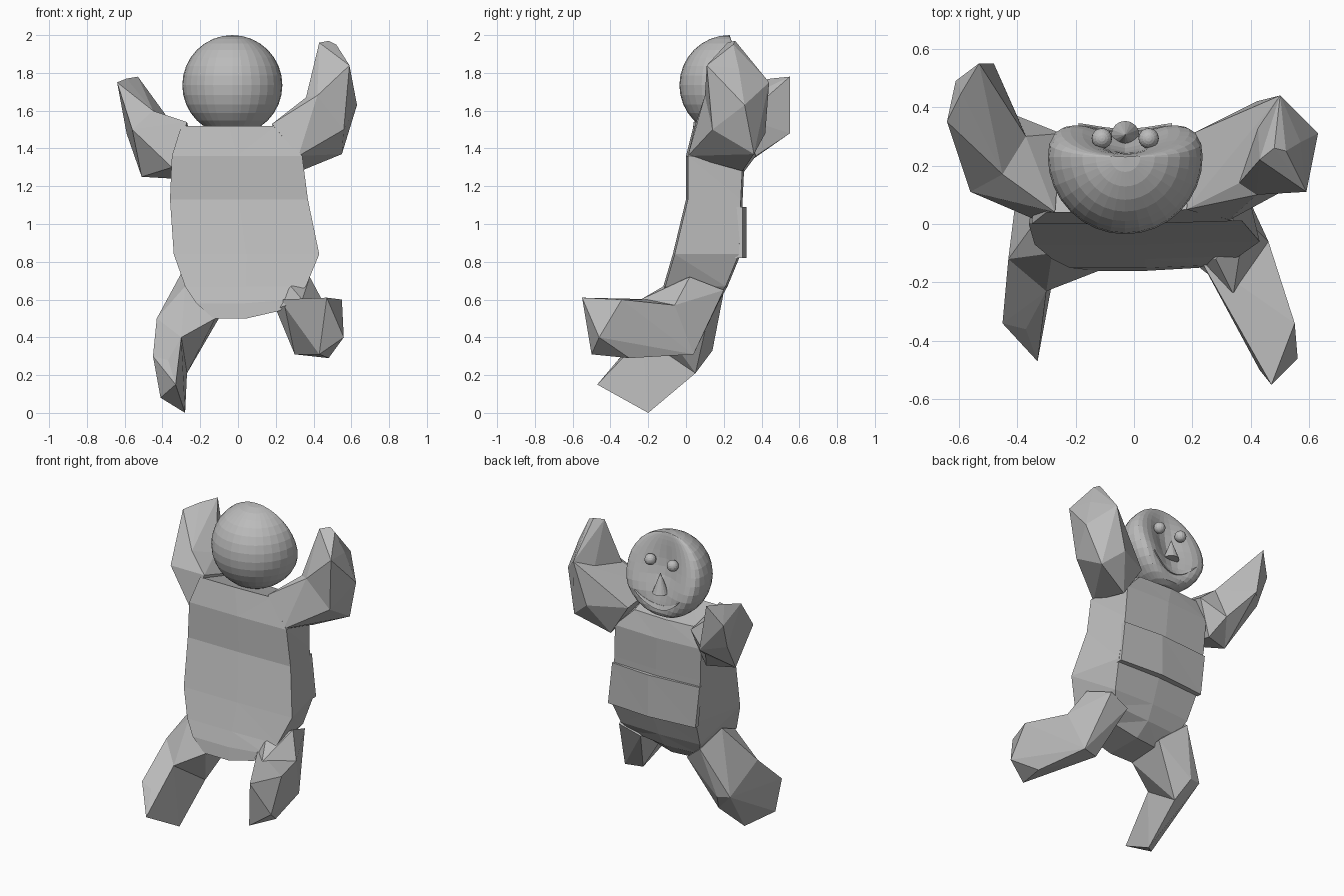
import bpy
import bmesh
import math
from mathutils import Vector

default_cube = bpy.data.objects.get("Cube")
if default_cube:
    bpy.data.objects.remove(default_cube, do_unlink=True)

# One plain grey for the whole figure
GREY = (0.5, 0.5, 0.5, 1)
grey = bpy.data.materials.new("plain_grey")
grey.use_nodes = True
grey.diffuse_color = GREY
grey.node_tree.nodes["Principled BSDF"].inputs["Base Color"].default_value = GREY


def add_object(name, bm):
    """Turn a bmesh into a flat shaded grey object."""
    bmesh.ops.recalc_face_normals(bm, faces=bm.faces)
    mesh = bpy.data.meshes.new(name)
    bm.to_mesh(mesh)
    bm.free()
    mesh.materials.append(grey)
    obj = bpy.data.objects.new(name, mesh)
    bpy.context.scene.collection.objects.link(obj)
    return obj


def centimetres(points):
    return [Vector(p) / 100 for p in points]


def hull(name, *rings):
    """Faceted block wrapped around the corner points of its end rings."""
    bm = bmesh.new()
    for ring in rings:
        for point in centimetres(ring):
            bm.verts.new(point)
    result = bmesh.ops.convex_hull(bm, input=bm.verts)
    loose = [v for v in result["geom_interior"] if isinstance(v, bmesh.types.BMVert)]
    bmesh.ops.delete(bm, geom=loose, context="VERTS")
    return add_object(name, bm)


def loft(name, rings):
    """Closed skin through rings that have the same number of corners."""
    bm = bmesh.new()
    loops = [[bm.verts.new(p) for p in centimetres(ring)] for ring in rings]
    for low, high in zip(loops, loops[1:]):
        for i in range(len(low)):
            j = (i + 1) % len(low)
            bm.faces.new((low[i], low[j], high[j], high[i]))
    bm.faces.new(loops[0])
    bm.faces.new(loops[-1])
    bmesh.ops.triangulate(bm, faces=bm.faces)
    return add_object(name, bm)


def torso_ring(z, left, right, near, far, inset, tilt, drop):
    """Six corners: a flat near side and a narrower, slightly bowed far side."""
    middle = (left + right) / 2
    return [(left, near, z), (middle, near, z), (right, near + 1, z + tilt),
            (right - inset, far - 1, z + tilt - drop), (middle, far, z - drop),
            (left + inset, far - 2, z - drop)]


# Torso: z, left, right, near side, far side, far inset, tilt and far drop
loft("torso", [torso_ring(*level) for level in (
    (50, -13, 22, -16, 8, 0, 4, 0),
    (58, -22, 29, -15, 17, 2, 2, 0),
    (67, -28, 36, -12, 22, 4, 0, 0),
    (84, -34, 43, -7, 29, 8, 0, 0),
    (113, -36, 37, 0, 30, 6, 0, 0),
    (136, -35, 34, 0, 31, 4, 0, 2),
    (152, -30, 20, 4, 28, 2, 0, 6),
)])

# Raised band across the far side of the torso
loft("torso_band", [
    [(left, 26, z), (right, 26, z), (right, 30, z), (5, 32, z), (left, 29, z)]
    for z, left, right in ((82, -27, 35), (109, -30, 32))
])

# Arm on the +x side, raised high
shoulder = [(18, 5, 153), (32, 1, 136), (33, 30, 128), (20, 31, 148)]
elbow = [(36, 14, 167), (42, 10, 168), (56, 14, 150), (63, 31, 163),
         (50, 44, 175), (42, 42, 148), (55, 36, 137)]
hand = [(43, 22, 196), (48, 26, 197), (52, 25, 195), (59, 11, 184), (57, 28, 182)]
hull("left_upper_arm", shoulder, elbow)
hull("left_forearm", elbow, hand)

# Arm on the -x side, reaching away
shoulder = [(-27, 4, 154), (-35, 2, 130), (-34, 28, 124), (-25, 31, 146)]
elbow = [(-56, 11, 150), (-51, 22, 125), (-45, 17, 160), (-40, 37, 136),
         (-37, 30, 156)]
hand = [(-64, 35, 175), (-61, 49, 165), (-59, 45, 177), (-53, 55, 178),
        (-48, 55, 148), (-59, 42, 148)]
hull("right_upper_arm", shoulder, elbow)
hull("right_forearm", elbow, hand)

# Leg on the +x side, kicked forward
hip = [(20, -13, 55), (28, -12, 67), (38, 2, 72), (34, 20, 65), (20, 18, 60)]
knee = [(30, 1, 31), (34, -24, 60), (46, -6, 57), (41, 4, 31), (22, -11, 60)]
foot = [(47, -55, 61), (55, -34, 60), (56, -46, 40), (48, -30, 29), (43, -50, 31)]
hull("left_thigh", hip, knee)
hull("left_shin", knee, foot)

# Leg on the -x side, bent down
hip = [(-28, -10, 67), (-12, -16, 50), (-9, 12, 52), (-24, 20, 64), (-30, 6, 74)]
knee = [(-43, -12, 50), (-34, -13, 48), (-30, -23, 40), (-27, 5, 21),
        (-32, 14, 33), (-40, 12, 34)]
foot = [(-45, -34, 30), (-37, -36, 28), (-33, -47, 15), (-41, -33, 8), (-28, -20, 0)]
hull("right_thigh", hip, knee)
hull("right_shin", knee, foot)

# Head: a ball whose +y side is flattened and pressed in to form the face
RADIUS = 0.265
HEAD = Vector((-0.03, 0.23, 1.735))


def press_face(p):
    """Move a point of the ball to its place on the pressed, tilted face."""
    if p.y <= 0:
        return p.copy()
    depth = min(0.1 - 0.3 * p.z, 0.125)
    dent = 0.07 * math.exp(-(p.x ** 2 + p.z ** 2 / 3) / 0.015)
    return Vector((p.x, (depth - dent) * math.tanh(p.y / 0.11), p.z))


def on_face(x, z):
    return HEAD + press_face(Vector((x, math.sqrt(RADIUS ** 2 - x * x - z * z), z)))


bm = bmesh.new()
bmesh.ops.create_uvsphere(bm, u_segments=32, v_segments=16, radius=RADIUS)
for vert in bm.verts:
    vert.co = HEAD + press_face(vert.co)
add_object("head", bm)

# Eyes
for side, name in ((1, "left_eye"), (-1, "right_eye")):
    bm = bmesh.new()
    bmesh.ops.create_uvsphere(bm, u_segments=16, v_segments=10, radius=0.035)
    place = on_face(side * 0.08, 0.095)
    bmesh.ops.translate(bm, verts=bm.verts, vec=place + Vector((0, 0.03, 0)))
    add_object(name, bm)

# Nose: an upright cone
bm = bmesh.new()
bmesh.ops.create_cone(bm, cap_ends=True, segments=16, radius1=0.048, radius2=0, depth=0.13)
bmesh.ops.translate(bm, verts=bm.verts, vec=on_face(0, -0.03) + Vector((0, 0.035, 0)))
add_object("nose", bm)

# Smile: a thin crescent ledge following the face
bm = bmesh.new()
STEPS = 14
rows = []
for i in range(STEPS + 1):
    t = 2 * i / STEPS - 1
    x, z = 0.16 * t, 0.08 * t * t - 0.185
    thick = 0.026 * (1 - t * t) + 0.002
    top, low = on_face(x, z + thick / 2), on_face(x, z - thick / 2)
    out = Vector((0, 0.008, 0))
    rows.append([bm.verts.new(p) for p in (top - out, top + out / 4, low + out, low - out)])
for a, b in zip(rows, rows[1:]):
    for i in range(4):
        j = (i + 1) % 4
        bm.faces.new((a[i], a[j], b[j], b[i]))
bm.faces.new(rows[0])
bm.faces.new(rows[-1])
add_object("smile", bm)
